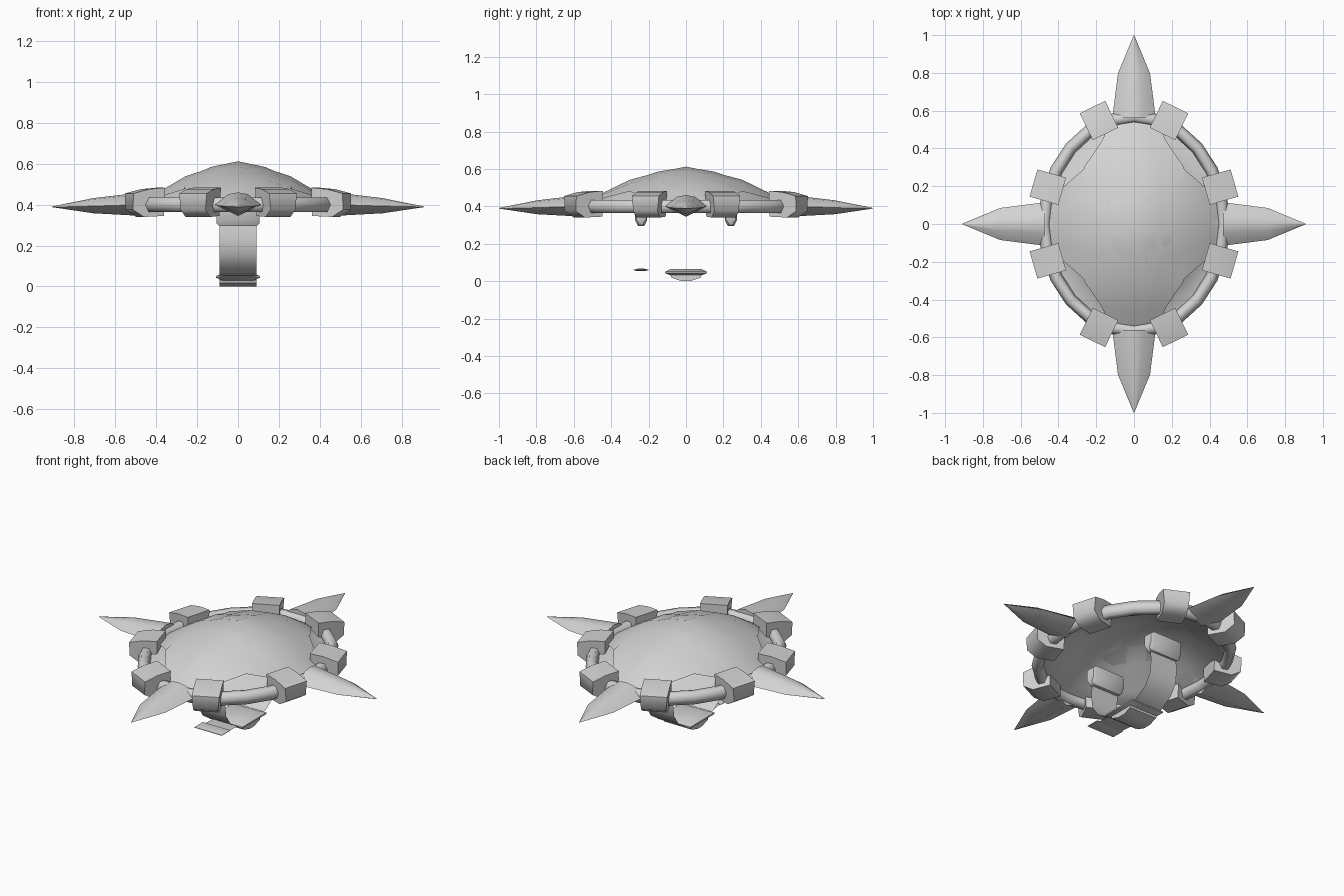
import bpy, math
from mathutils import Matrix, Vector

if "Cube" in bpy.data.objects:
    bpy.data.objects.remove(bpy.data.objects["Cube"])

steel = bpy.data.materials.new("light_grey")
steel.diffuse_color = (0.65, 0.65, 0.65, 1)
steel.use_nodes = True
steel.node_tree.nodes["Principled BSDF"].inputs["Base Color"].default_value = steel.diffuse_color


def make(name, verts, faces, angle=50):
    me = bpy.data.meshes.new(name)
    me.from_pydata([tuple(v) for v in verts], [], faces)
    me.materials.append(steel)
    ob = bpy.data.objects.new(name, me)
    bpy.context.collection.objects.link(ob)
    bpy.ops.object.select_all(action='DESELECT')
    ob.select_set(True)
    bpy.context.view_layer.objects.active = ob
    bpy.ops.object.mode_set(mode='EDIT')
    bpy.ops.mesh.select_all(action='SELECT')
    bpy.ops.mesh.normals_make_consistent(inside=False)
    bpy.ops.object.mode_set(mode='OBJECT')
    bpy.ops.object.shade_smooth_by_angle(angle=math.radians(angle))
    return ob


def loft(name, rings, closed=False, angle=50):
    """Skin equal-length closed cross-sections, capping open ends."""
    n, m = len(rings[0]), len(rings)
    verts = [p for r in rings for p in r]
    faces = [(i * n + j, i * n + (j + 1) % n, (i + 1) % m * n + (j + 1) % n, (i + 1) % m * n + j)
             for i in range(m if closed else m - 1) for j in range(n)]
    if not closed:
        faces += [tuple(range(n)), tuple(range((m - 1) * n, m * n))]
    return make(name, verts, faces, angle)


def sheet(name, path, half):
    """Flat strap following a (y, z) path, spanning x."""
    verts = [(s * half, y, z) for y, z in path for s in (-1, 1)]
    return make(name, verts, [(2 * i, 2 * i + 1, 2 * i + 3, 2 * i + 2) for i in range(len(path) - 1)])


# Domed shield body, with gullies on the diagonals between the arms
N = 16
verts, faces = [(0, 0, 0.605)], []
for r, z, dip in ((0.28, 0.575, 0), (0.54, 0.533, 0.012), (0.78, 0.467, 0.05),
                  (0.9, 0.43, 0.04), (1.0, 0.395, 0.005)):
    for k in range(N):
        a = 2 * math.pi * k / N
        verts.append((0.48 * r * math.cos(a), 0.565 * r * math.sin(a), z - dip * math.sin(2 * a) ** 2))
for k in range(N):
    j = (k + 1) % N
    faces.append((0, 1 + k, 1 + j))
    for i in range(4):
        a, b = 1 + i * N, 1 + (i + 1) * N
        faces.append((a + k, b + k, b + j, a + j))
make("dome", verts, faces, 80)


# Two curved bands crossing over the dome, narrowing toward the rim
def band(name, stations, swap):
    rows = [(-t, w, z, d) for t, w, z, d in stations[:0:-1]] + stations
    verts = []
    for t, w, z, d in rows:
        for u in (-1, -0.5, 0, 0.5, 1):
            p = (w * u, t) if not swap else (t, w * u)
            verts.append((*p, z - d * (0.3 * abs(u) + 0.7 * u * u)))
    make(name, verts, [(i * 5 + j, i * 5 + 5 + j, i * 5 + 6 + j, i * 5 + j + 1)
                       for i in range(len(rows) - 1) for j in range(4)], 80)


band("long_band", [(0, 0.265, 0.612, 0.085), (0.15, 0.265, 0.582, 0.075), (0.3, 0.265, 0.542, 0.062),
                   (0.44, 0.17, 0.474, 0.03), (0.55, 0.12, 0.405, 0.015)], False)
band("cross_band", [(0, 0.3, 0.61, 0.075), (0.13, 0.3, 0.58, 0.07), (0.255, 0.3, 0.54, 0.062),
                    (0.37, 0.2, 0.472, 0.03), (0.465, 0.14, 0.405, 0.015)], True)

# Hexagonal rim tube
rings = []
for k in range(24):
    a = 2 * math.pi * k / 24
    c, s = math.cos(a), math.sin(a)
    rings.append([((0.475 + 0.034 * math.cos(t)) * c, (0.568 + 0.034 * math.cos(t)) * s,
                   0.4 + 0.04 * math.sin(t)) for t in [math.pi * q / 3 for q in range(6)]])
loft("rim", rings, closed=True, angle=65)

# Clamp blocks around the rim, higher on the inside
profile = [(-0.078, 0.345), (-0.078, 0.483), (0.0, 0.476), (0.08, 0.455), (0.08, 0.375), (0.025, 0.34)]
for sx in (-1, 1):
    for sy in (-1, 1):
        for cx, cy, ang in ((0.185, 0.547, 64), (0.455, 0.195, 16)):
            rot = Matrix.Rotation(math.radians(ang), 3, 'Z')
            rings = []
            for t in (-0.075, 0.075):
                # sides draw in slightly toward the bottom
                pts = [rot @ Vector((r, t * (1 if z > 0.42 else 0.9), z)) + Vector((cx, cy, 0))
                       for r, z in profile]
                rings.append([(p.x * sx, p.y * sy, p.z) for p in pts])
            loft("clamp_block", rings, angle=70)


# Four tapering spikes
def spike(angle, base, tip):
    rot = Matrix.Rotation(angle, 3, 'Z')
    rings = []
    for r, w, lo, hi in ((base, 0.115, 0.345, 0.46), (base + (tip - base) * 0.54, 0.085, 0.358, 0.432),
                         (tip, 0.001, 0.389, 0.391)):
        mid = (lo + hi) / 2 - 0.002
        side = mid + (hi - mid) * 0.85
        sec = [(w, mid), (0.42 * w, side), (0, hi), (-0.42 * w, side), (-w, mid), (0, lo)]
        rings.append([rot @ Vector((r, t, z)) for t, z in sec])
    loft("spike", rings, angle=70)


for q in range(4):
    spike(q * math.pi / 2, (0.47, 0.56)[q % 2], (0.91, 1.0)[q % 2])

# Strap mounts beneath the dome
for s in (-1, 1):
    sec = [(-0.036, 0.40), (0.036, 0.40), (0.032, 0.325), (0.016, 0.295), (-0.016, 0.295), (-0.032, 0.325)]
    loft("strap_mount", [[(x, s * 0.24 + y * k, 0.36 + (z - 0.36) * k) for y, z in sec]
                         for x, k in ((-0.105, 0.8), (-0.09, 1), (0.09, 1), (0.105, 0.8))])

# Hand strap with its loose tail
half = [(0.24, 0.32), (0.25, 0.24), (0.24, 0.16), (0.2, 0.1), (0.13, 0.055), (0.06, 0.03)]
sheet("hand_strap", [(-y, z) for y, z in half] + [(0, 0.022)] + half[::-1], 0.09)
sheet("strap_tail", [(0.06, 0.045), (-0.06, 0.045), (-0.16, 0.053), (-0.24, 0.058)], 0.08)


def plate(name, cy, cz, hx, hy, levels):
    """Plate built from (height offset, inset in x, inset in y) levels."""
    rings = [[(sx * (hx - kx), cy + sy * (hy - ky), cz + z)
              for sx, sy in ((-1, -1), (1, -1), (1, 1), (-1, 1))] for z, kx, ky in levels]
    loft(name, rings, angle=40)


def bevelled(h, k):
    return ((-h, k, k), (-h * 0.2, 0, 0), (h * 0.2, 0, 0), (h, k, k))


# Buckle frame, the V-shaped keeper under it, and the strap tip
plate("buckle", 0, 0.047, 0.108, 0.113, bevelled(0.019, 0.035))
plate("buckle_keeper", 0, 0, 0.09, 0.082, ((0.0, 0, 0.06), (0.018, 0, 0.005), (0.032, 0, 0)))
plate("strap_tip", -0.24, 0.06, 0.09, 0.04, bevelled(0.007, 0.025))
